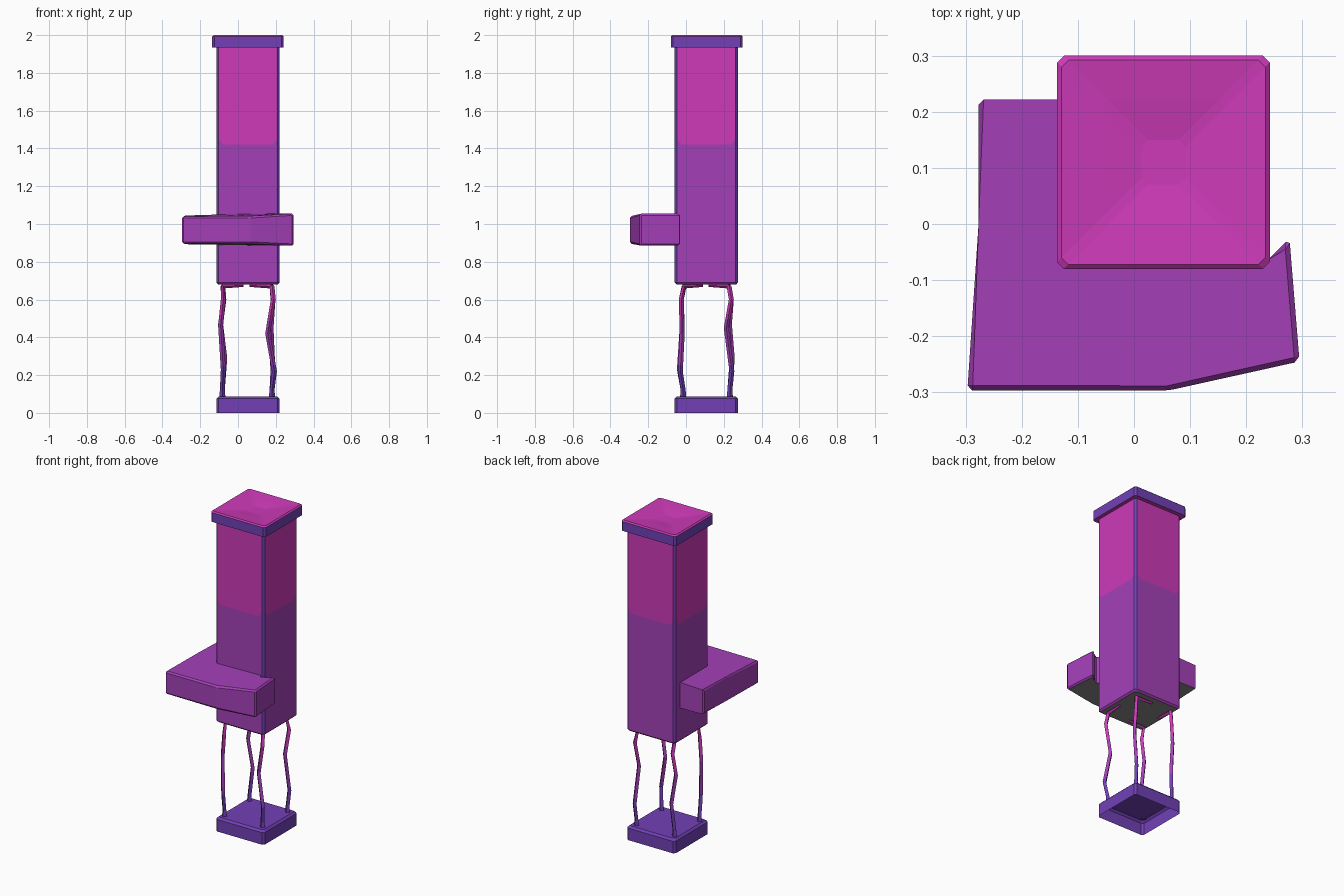
import bpy, bmesh
from mathutils import Vector

if "Cube" in bpy.data.objects:
    bpy.data.objects.remove(bpy.data.objects["Cube"])


def srgb(r, g, b):
    lin = [((c / 255 + 0.055) / 1.055) ** 2.4 for c in (r, g, b)]
    return (*lin, 1)


def material(name, rgb):
    m = bpy.data.materials.new(name)
    m.diffuse_color = srgb(*rgb)
    m.use_nodes = True
    m.node_tree.nodes["Principled BSDF"].inputs["Base Color"].default_value = m.diffuse_color
    return m


PINK, PURPLE, VIOLET, GREY = range(4)
MATS = [material("pink", (205, 58, 184)), material("purple", (164, 64, 184)),
        material("violet", (114, 64, 182)), material("grey", (136, 136, 136))]


def finish(name, bm, recalc=False):
    if recalc:
        bmesh.ops.recalc_face_normals(bm, faces=bm.faces)
    me = bpy.data.meshes.new(name)
    bm.to_mesh(me)
    bm.free()
    for m in MATS:
        me.materials.append(m)
    ob = bpy.data.objects.new(name, me)
    bpy.context.collection.objects.link(ob)
    return ob


def face(bm, verts, mat):
    f = bm.faces.new(verts)
    f.material_index = mat
    return f


# Square with cut corners; sides 0, 2, 4, 6 are the long ones
def ring(bm, box, z, c=0.012, inset=0.0):
    x0, x1, y0, y1 = box
    x0, y0, x1, y1 = x0 + inset, y0 + inset, x1 - inset, y1 - inset
    pts = [(x0 + c, y0), (x1 - c, y0), (x1, y0 + c), (x1, y1 - c),
           (x1 - c, y1), (x0 + c, y1), (x0, y1 - c), (x0, y0 + c)]
    return [bm.verts.new((x, y, z)) for x, y in pts]


def bridge(bm, lo, hi, mat, sides=None):
    n = len(lo)
    for i in (sides if sides is not None else range(n)):
        j = (i + 1) % n
        face(bm, (lo[i], lo[j], hi[j], hi[i]), mat)


BODY = (-0.115, 0.22, -0.06, 0.275)
CAP = (-0.137, 0.242, -0.08, 0.30)

# Base: hollow plinth open underneath
bm = bmesh.new()
a, b, c = ring(bm, BODY, 0), ring(bm, BODY, 0.075), ring(bm, BODY, 0.087, inset=0.012)
bridge(bm, a, b, VIOLET)
bridge(bm, b, c, VIOLET)
face(bm, c, VIOLET)
finish("base", bm)

# Body: tall shaft with violet corner strips and a pink upper panel on each side
bm = bmesh.new()
a = ring(bm, BODY, 0.68, inset=0.01)
b, c = ring(bm, BODY, 0.69), ring(bm, BODY, 1.94)
face(bm, a[::-1], GREY)
bridge(bm, a, b, PURPLE)
bridge(bm, b, c, VIOLET, (1, 3, 5, 7))
face(bm, c, PINK)
for i in (0, 2, 4, 6):
    p, q = b[i].co.xy, b[i + 1].co.xy
    split = [bm.verts.new((*p.lerp(q, t), z)) for t, z in
             ((0, 1.45), (0.08, 1.42), (0.92, 1.42), (1, 1.45))]
    face(bm, [b[i], b[i + 1]] + split[::-1], PURPLE)
    face(bm, split + [c[i + 1], c[i]], PINK)
finish("body", bm)

# Cap: violet rim with a dished pink top
bm = bmesh.new()
a, b = ring(bm, CAP, 1.935), ring(bm, CAP, 1.993)
c = ring(bm, CAP, 2.0, inset=0.008)
d = ring(bm, CAP, 1.992, inset=0.08)
e = ring(bm, CAP, 1.982, inset=0.15)
face(bm, a[::-1], PINK)
bridge(bm, a, b, VIOLET)
bridge(bm, b, c, PINK)
bridge(bm, c, d, PINK)
bridge(bm, d, e, PINK)
face(bm, e, PINK)
finish("cap", bm)

# Shelf: slightly flared slab wrapped around the front left (x, y, bottom, top)
outline = [(-0.277, 0.222, 0.893, 1.045), (-0.277, 0.0, 0.893, 1.045),
           (-0.297, -0.297, 0.897, 1.04), (0.06, -0.297, 0.897, 1.04),
           (0.295, -0.245, 0.885, 1.055), (0.277, -0.025, 0.885, 1.055),
           (0.215, -0.088, 0.885, 1.055), (0.19, -0.05, 0.885, 1.055),
           (-0.105, -0.05, 0.89, 1.05), (-0.105, 0.222, 0.89, 1.05)]
bm = bmesh.new()
lo = [bm.verts.new((x, y, z)) for x, y, z, _ in outline]
hi = [bm.verts.new((x, y, z)) for x, y, _, z in outline]
bridge(bm, lo, hi, PURPLE)
face(bm, hi, PURPLE)
face(bm, lo[::-1], GREY)
outer = set(lo[:7] + hi[:7])
edges = [e for e in bm.edges if set(e.verts) <= outer]
bmesh.ops.bevel(bm, geom=edges, offset=0.009, segments=1, affect='EDGES', material=PURPLE)
for f in bm.faces:
    f.normal_update()
    if f.normal.z < -0.9:
        f.material_index = GREY
finish("shelf", bm)

# Wires: four bent square-section legs, each turning along one edge under the body
paths = {
    "front_left_wire": [(-0.083, -0.015, 0.08), (-0.083, -0.015, 0.12), (-0.078, -0.035, 0.23),
                        (-0.092, -0.02, 0.46), (-0.078, -0.025, 0.6), (-0.08, -0.01, 0.67),
                        (0.03, -0.01, 0.675)],
    "front_right_wire": [(0.18, -0.015, 0.08), (0.18, -0.015, 0.12), (0.193, -0.03, 0.22),
                         (0.157, -0.02, 0.42), (0.187, -0.025, 0.6), (0.18, -0.01, 0.67),
                         (0.18, 0.09, 0.675)],
    "back_right_wire": [(0.18, 0.232, 0.08), (0.18, 0.232, 0.12), (0.185, 0.243, 0.22),
                        (0.175, 0.213, 0.45), (0.185, 0.24, 0.6), (0.175, 0.228, 0.67),
                        (0.06, 0.228, 0.675)],
    "back_left_wire": [(-0.083, 0.232, 0.08), (-0.083, 0.232, 0.12), (-0.07, 0.245, 0.29),
                       (-0.092, 0.23, 0.47), (-0.075, 0.24, 0.6), (-0.08, 0.228, 0.67),
                       (-0.08, 0.12, 0.675)],
}
for name, path in paths.items():
    bm = bmesh.new()
    pts = [Vector(p) for p in path]
    rings = []
    for i, p in enumerate(pts):
        t = (pts[min(i + 1, len(pts) - 1)] - pts[max(i - 1, 0)]).normalized()
        turn = pts[-1] - pts[-2]
        side = Vector((turn.y, -turn.x, 0)).normalized()
        side = (side - t * side.dot(t)).normalized()
        up = t.cross(side)
        r = 0.017 if i == 0 else 0.013 if i < len(pts) - 1 else 0.008
        rings.append([bm.verts.new(p + side * r * u + up * r * v)
                      for u, v in ((1, 0), (0, 1), (-1, 0), (0, -1))])
    for lo, hi in zip(rings, rings[1:]):
        bridge(bm, lo, hi, PURPLE)
    face(bm, rings[0][::-1], VIOLET)
    face(bm, rings[-1], PINK)
    # Colour bands by height
    for z in (0.25, 0.5):
        bmesh.ops.bisect_plane(bm, geom=bm.verts[:] + bm.edges[:] + bm.faces[:],
                               plane_co=(0, 0, z), plane_no=(0, 0, 1))
    for f in bm.faces:
        z = f.calc_center_median().z
        f.material_index = PINK if z > 0.5 else PURPLE if z > 0.25 else VIOLET
    finish(name, bm, recalc=True)
